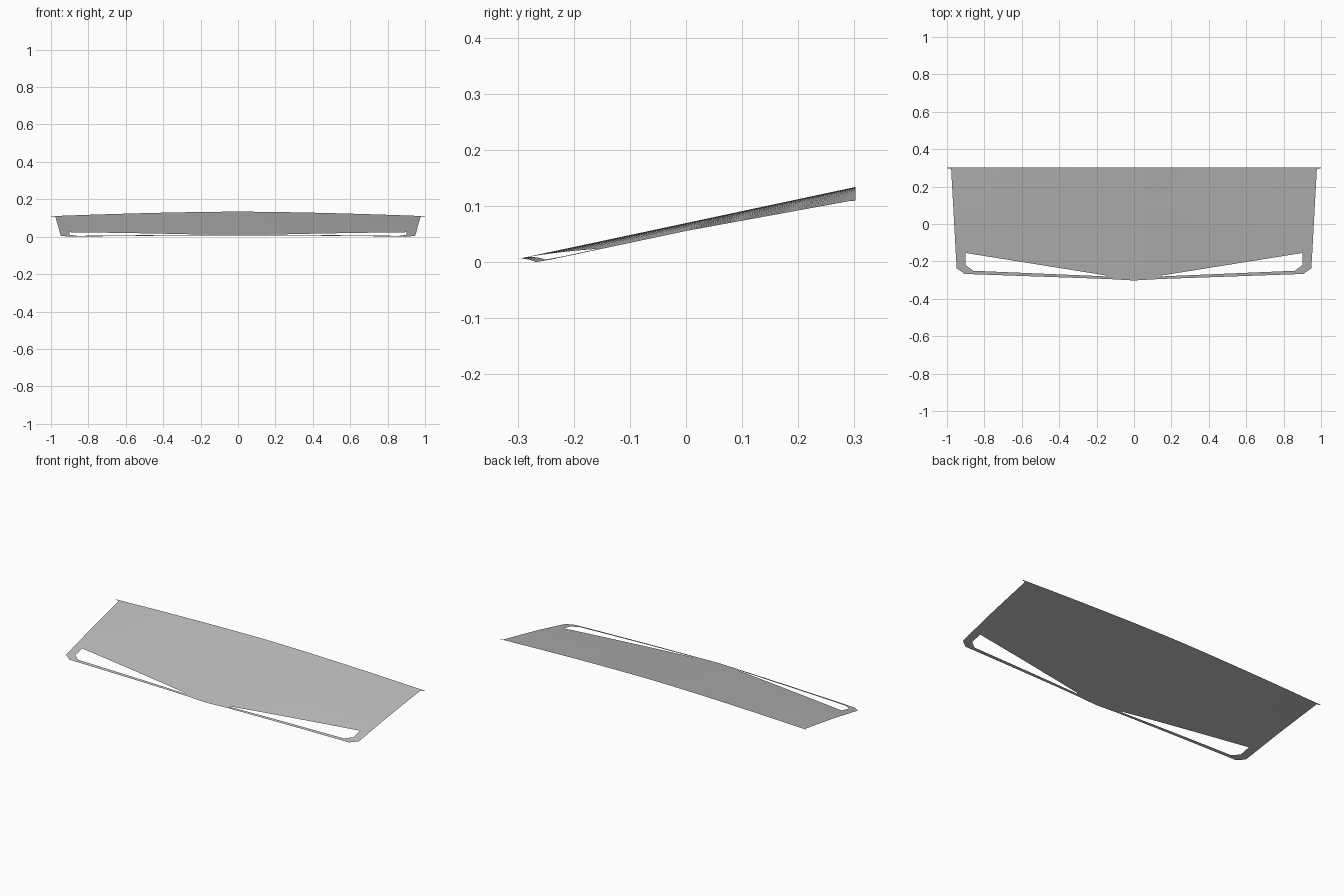
import bpy
import bmesh
from mathutils import Vector

cube = bpy.data.objects.get("Cube")
if cube:
    bpy.data.objects.remove(cube, do_unlink=True)

paint = bpy.data.materials.new("grey_paint")
paint.use_nodes = True
GREY = (0.5, 0.5, 0.5, 1)
paint.diffuse_color = GREY
paint.node_tree.nodes["Principled BSDF"].inputs["Base Color"].default_value = GREY


def height(x, y):
    """Sloping sheet that crowns gently along its middle."""
    crown = 0.015 + 0.009 * max(0, y / 0.3)
    return 0.072 + 0.213 * y - crown * abs(x) ** 1.6


# Left half of the panel: plan outlines of its regions
regions = [
    # main skin
    [(0, 0.302), (0, -0.302), (0.14, -0.294), (0.15, -0.275),
     (0.9, -0.155), (0.953, -0.155), (0.978, 0.302)],
    # front lip below the opening
    [(0.14, -0.294), (0.905, -0.267), (0.86, -0.25), (0.15, -0.28)],
    # outer corner beside the opening
    [(0.9, -0.155), (0.9, -0.22), (0.86, -0.25),
     (0.905, -0.267), (0.948, -0.237), (0.953, -0.155)],
    # small rear tab
    [(0.978, 0.302), (0.978, 0.294), (1.0, 0.299), (1.0, 0.302)],
]

bm = bmesh.new()
for outline in regions:
    bm.faces.new([bm.verts.new((x, y, 0)) for x, y in outline])
bmesh.ops.remove_doubles(bm, verts=bm.verts, dist=0.0005)


def slice_at(point, normal):
    bmesh.ops.bisect_plane(bm, geom=bm.verts[:] + bm.edges[:] + bm.faces[:],
                           plane_co=point, plane_no=normal)


# Cut the regions into a grid so that they can follow the crown
for i in range(1, 12):
    slice_at(Vector((i / 12, 0, 0)), Vector((1, 0, 0)))
for i in range(-2, 3):
    slice_at(Vector((0, i / 10, 0)), Vector((0, 1, 0)))

for v in bm.verts:
    v.co.z = height(v.co.x, v.co.y)
for f in bm.faces:
    f.normal_update()
    if f.normal.z < 0:
        f.normal_flip()

lowest = min(v.co.z for v in bm.verts)
for v in bm.verts:
    v.co.z -= lowest

mesh = bpy.data.meshes.new("hood_panel")
bm.to_mesh(mesh)
bm.free()
mesh.materials.append(paint)
panel = bpy.data.objects.new("hood_panel", mesh)
bpy.context.collection.objects.link(panel)

# Right half
mirror = panel.modifiers.new("mirror", 'MIRROR')
mirror.use_axis[0] = True
mirror.use_clip = True

bpy.context.view_layer.objects.active = panel
panel.select_set(True)
bpy.ops.object.shade_smooth_by_angle()
